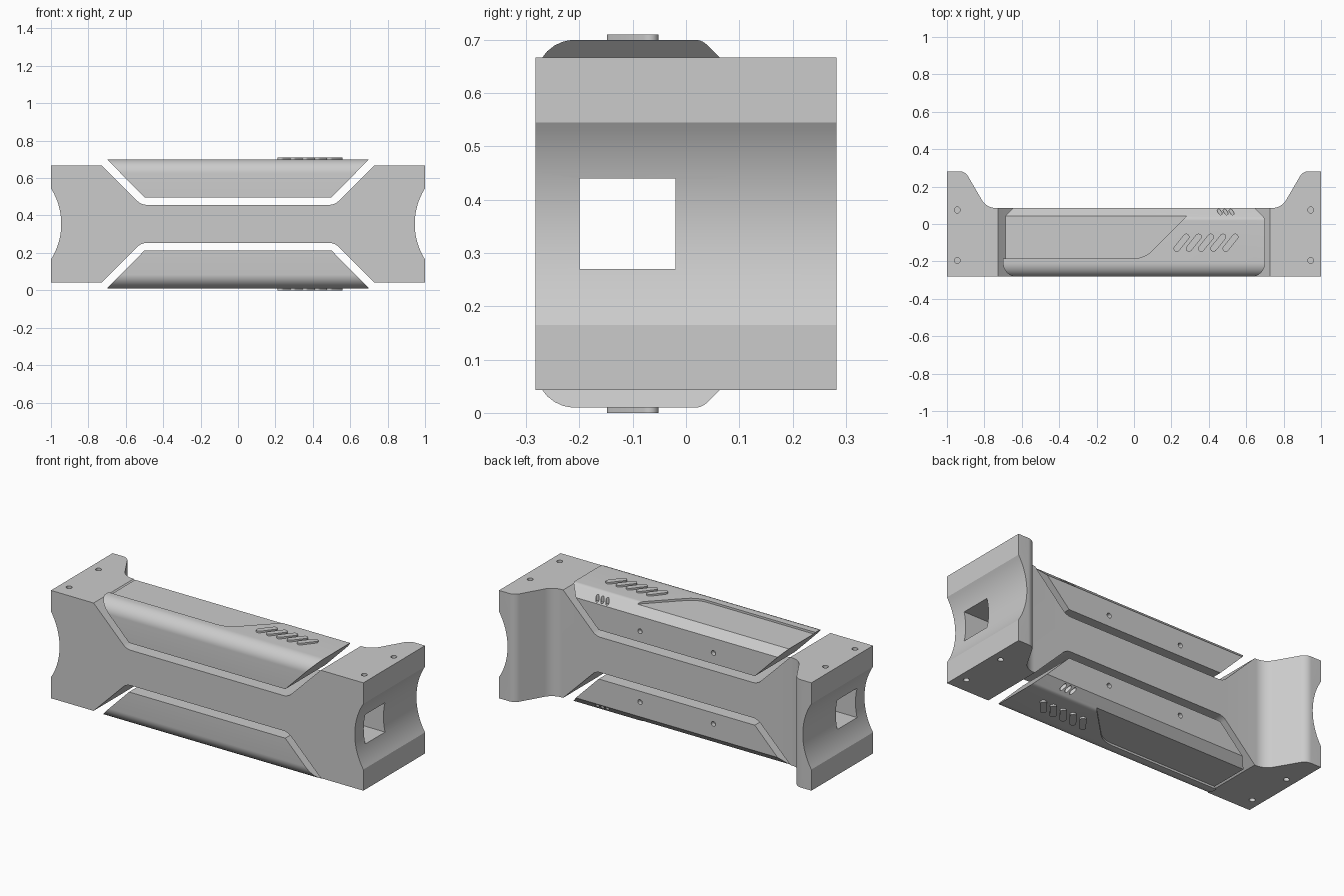
import bpy, bmesh, math
from mathutils import Vector

MID = 0.355  # height of the mirror plane

cube = bpy.data.objects.get("Cube")
if cube:
    bpy.data.objects.remove(cube, do_unlink=True)

grey = bpy.data.materials.new("plain grey")
grey.use_nodes = True
grey.diffuse_color = (0.6, 0.6, 0.6, 1)
grey.node_tree.nodes["Principled BSDF"].inputs["Base Color"].default_value = (0.6, 0.6, 0.6, 1)


def rounded(corners, steps=8):
    """Outline from (a, b) or (a, b, radius) corners."""
    out = []
    for i, c in enumerate(corners):
        p = Vector(c[:2])
        if len(c) < 3:
            out.append(p)
            continue
        d1 = (Vector(corners[i - 1][:2]) - p).normalized()
        d2 = (Vector(corners[(i + 1) % len(corners)][:2]) - p).normalized()
        half = d1.angle(d2) / 2
        centre = p + (d1 + d2).normalized() * c[2] / math.sin(half)
        reach = c[2] / math.tan(half)
        a, b = p + d1 * reach - centre, p + d2 * reach - centre
        for k in range(steps + 1):
            spoke = a.lerp(b, k / steps).normalized()
            out.append(centre + spoke * c[2])
    return out


def prism(name, outline, axis, low, high):
    """Extrude an outline along x, y or z."""
    place = {"x": lambda a, b, d: (d, a, b),
             "y": lambda a, b, d: (a, d, b),
             "z": lambda a, b, d: (a, b, d)}[axis]
    bm = bmesh.new()
    face = bm.faces.new([bm.verts.new(place(p[0], p[1], low)) for p in outline])
    new = bmesh.ops.extrude_face_region(bm, geom=[face])["geom"]
    bmesh.ops.translate(bm, vec=place(0, 0, high - low),
                        verts=[v for v in new if isinstance(v, bmesh.types.BMVert)])
    bmesh.ops.recalc_face_normals(bm, faces=bm.faces)
    mesh = bpy.data.meshes.new(name)
    bm.to_mesh(mesh)
    bm.free()
    mesh.materials.append(grey)
    ob = bpy.data.objects.new(name, mesh)
    bpy.context.collection.objects.link(ob)
    return ob


def activate(ob):
    bpy.ops.object.select_all(action="DESELECT")
    ob.select_set(True)
    bpy.context.view_layer.objects.active = ob


def combine(ob, tool, operation="DIFFERENCE"):
    activate(ob)
    mod = ob.modifiers.new("cut", "BOOLEAN")
    mod.operation, mod.object, mod.solver = operation, tool, "EXACT"
    bpy.ops.object.modifier_apply(modifier=mod.name)
    bpy.data.objects.remove(tool, do_unlink=True)


def circle(a, b, r, n=20):
    return [(a + r * math.cos(k * math.tau / n), b + r * math.sin(k * math.tau / n)) for k in range(n)]


def pill(x, y, length, width, angle):
    """Slanted outline with round ends."""
    r, s = width / 2, length / 2 - width / 2
    pts = []
    for end in (0, math.pi):
        for k in range(9):
            a = angle + end - math.pi / 2 + k * math.pi / 8
            pts.append((x + s * math.cos(angle + end) + r * math.cos(a),
                        y + s * math.sin(angle + end) + r * math.sin(a)))
    return pts


def finish(ob, flip=False):
    """Optionally mirror top to bottom, then shade."""
    if flip:
        bm = bmesh.new()
        bm.from_mesh(ob.data)
        for v in bm.verts:
            v.co.z = 2 * MID - v.co.z
        bmesh.ops.reverse_faces(bm, faces=bm.faces)
        bm.to_mesh(ob.data)
        bm.free()
    activate(ob)
    bpy.ops.object.shade_smooth_by_angle(angle=math.radians(25))


# Main body: front outline, made from one quarter mirrored both ways
sag, half_arc = 0.055, 0.19
radius = (half_arc ** 2 + sag ** 2) / (2 * sag)
sweep = math.asin(half_arc / radius)
arc = [(1 - sag + radius * (1 - math.cos(a)), radius * math.sin(a))
       for a in [sweep * (k / 12) for k in range(13)]]
path = rounded([(1, 0.312), (0.727, 0.312), (0.517, 0.102, 0.07), (0, 0.102)])[:-1]
quarter = arc + [tuple(p) for p in path]
right = [(x, -z) for x, z in quarter[:0:-1]] + quarter
front = [(x, z + MID) for x, z in right] + [(-x, z + MID) for x, z in reversed(right)]
body = prism("main_body", front, "y", -0.282, 0.4)

# Plan outline with flared rear corners
flare = [(1.1, -0.4), (1.1, 0.282), (0.903, 0.282, 0.055), (0.788, 0.085, 0.09)]
plan = rounded(flare + [(-c[0], *c[1:]) for c in reversed(flare)])
combine(body, prism("plan", plan, "z", -0.1, 0.9), "INTERSECT")

# Square tunnel and screw holes
combine(body, prism("tunnel", [(-0.2, 0.27), (-0.02, 0.27), (-0.02, 0.44), (-0.2, 0.44)], "x", -1.2, 1.2))
for x in (-0.945, 0.945):
    for y in (-0.195, 0.075):
        for low, high in ((0.64, 0.75), (0, 0.07)):
            combine(body, prism("hole", circle(x, y, 0.016), "z", low, high))
finish(body)

# Cover panels above and below the bar
for side, flip in (("upper", False), ("lower", True)):
    wedge = [(-0.7, 0.7), (0.7, 0.7), (0.5, 0.497), (-0.5, 0.497)]
    panel = prism(side + "_panel", wedge, "y", -0.4, 0.2)
    section = rounded([(-0.282, 0.4), (-0.282, 0.7, 0.073), (0.03, 0.7, 0.03), (0.085, 0.645), (0.085, 0.4)])
    combine(panel, prism("section", section, "x", -0.9, 0.9), "INTERSECT")
    # shallow recess with a diagonal end
    recess = rounded([(-0.9, -0.185), (0.055, -0.185, 0.15), (0.34, 0.1), (-0.9, 0.1)])
    combine(panel, prism("recess", recess, "z", 0.688, 0.8))
    for x in (-0.235, 0.235):
        combine(panel, prism("hole", circle(x, 0.56, 0.014), "y", 0.06, 0.15))
    for k in range(3):
        slot = pill(0.458 + 0.032 * k, 0.064, 0.034, 0.017, math.radians(125))
        combine(panel, prism("slot", slot, "z", 0.645, 0.8))
    finish(panel, flip)
    # raised slanted ribs
    for k in range(5):
        rib = prism(f"{side}_rib_{k + 1}", pill(0.254 + 0.0655 * k, -0.1, 0.115, 0.034, math.radians(51)),
                    "z", 0.69, 0.71)
        finish(rib, flip)
